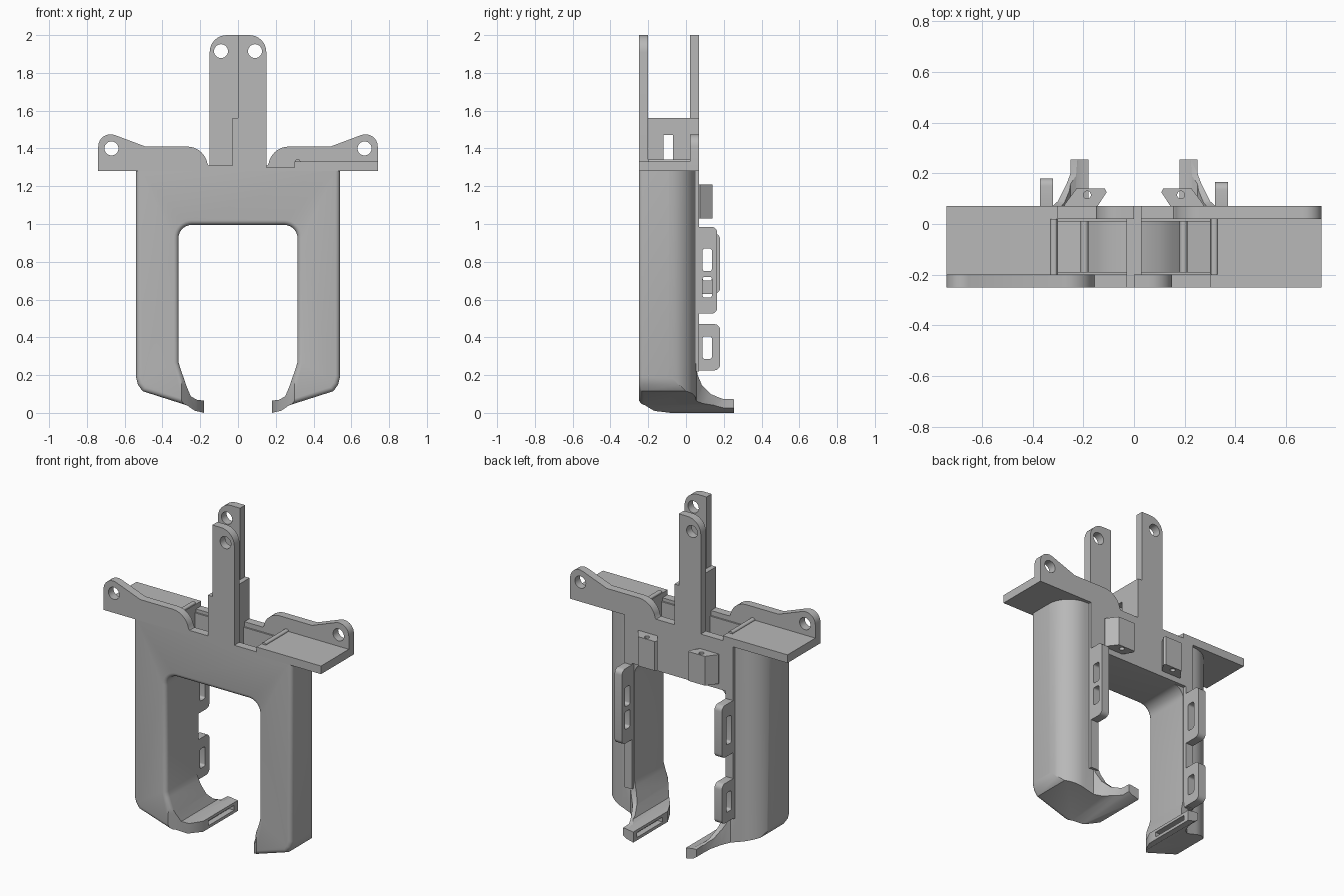
import bpy, bmesh, math

if "Cube" in bpy.data.objects:
    bpy.data.objects.remove(bpy.data.objects["Cube"], do_unlink=True)

grey = bpy.data.materials.new("plain grey")
grey.use_nodes = True
grey.diffuse_color = (0.48, 0.48, 0.48, 1)
grey.node_tree.nodes["Principled BSDF"].inputs["Base Color"].default_value = grey.diffuse_color


def arc(cx, cy, r, a0, a1, n=8):
    angles = [math.radians(a0 + (a1 - a0) * i / n) for i in range(n + 1)]
    return [(cx + r * math.cos(a), cy + r * math.sin(a)) for a in angles]


def circle(cx, cy, r):
    return arc(cx, cy, r, 0, 360, 28)[:-1]


def round_rect(u0, u1, v0, v1, r):
    return (arc(u1 - r, v1 - r, r, 0, 90, 5) + arc(u0 + r, v1 - r, r, 90, 180, 5)
            + arc(u0 + r, v0 + r, r, 180, 270, 5) + arc(u1 - r, v0 + r, r, 270, 360, 5))


def rect(u0, u1, v0, v1):
    return [(u0, v0), (u1, v0), (u1, v1), (u0, v1)]


def prism(name, pts, axis, a, b, bevel=0):
    """Extrude a flat outline along an axis from a to b."""
    place = {"x": lambda u, v, w: (w, u, v),
             "y": lambda u, v, w: (u, w, v),
             "z": lambda u, v, w: (u, v, w)}[axis]
    bm = bmesh.new()
    low = [bm.verts.new(place(u, v, a)) for u, v in pts]
    high = [bm.verts.new(place(u, v, b)) for u, v in pts]
    bm.faces.new(low)
    bm.faces.new(high)
    for i in range(len(pts)):
        j = (i + 1) % len(pts)
        bm.faces.new((low[i], low[j], high[j], high[i]))
    bmesh.ops.recalc_face_normals(bm, faces=bm.faces[:])
    if bevel:
        top = max(v.co.z for v in bm.verts) - 0.001
        rim = set(low)
        edges = [e for e in bm.edges if set(e.verts) <= rim
                 and min(v.co.z for v in e.verts) < top]
        bmesh.ops.bevel(bm, geom=edges, offset=bevel, segments=4, profile=0.5,
                        affect="EDGES", clamp_overlap=False)
    mesh = bpy.data.meshes.new(name)
    bm.to_mesh(mesh)
    bm.free()
    mesh.materials.append(grey)
    obj = bpy.data.objects.new(name, mesh)
    bpy.context.collection.objects.link(obj)
    return obj


def combine(obj, tool, operation="DIFFERENCE"):
    """Apply a boolean and drop the cutter."""
    tool.hide_render = True
    mod = obj.modifiers.new("cut", "BOOLEAN")
    mod.operation, mod.object, mod.solver = operation, tool, "EXACT"
    bpy.context.view_layer.objects.active = obj
    bpy.ops.object.modifier_apply(modifier=mod.name)
    bpy.data.objects.remove(tool, do_unlink=True)


def flip(pts):
    return [(-u, v) for u, v in reversed(pts)]


# Two-legged frame: front outline, trimmed by a plan and a side outline
half = [(0.54, 1.28), (0.54, 0.19), (0.53, 0.15), (0.505, 0.115), (0.27, 0.04),
        (0.23, 0.012), (0.18, 0), (0.18, 0.065), (0.22, 0.07), (0.25, 0.088),
        (0.272, 0.14), (0.305, 0.235), (0.315, 0.27)] + arc(0.245, 0.925, 0.07, 0, 90)
frame = prism("leg_frame", half + flip(half), "y", -0.25, 0.3, bevel=0.025)

plan = ([(0.6, -0.3), (0.54, -0.09)] + arc(0.395, -0.095, 0.145, 2, 90, 12)
        + [(0.34, 0.055), (0.3, 0.09), (0.265, 0.16), (0.25, 0.2), (0.25, 0.255)])
combine(frame, prism("plan_trim", plan + flip(plan), "z", -0.1, 1.4), "INTERSECT")

side = [(-0.3, 1.4), (-0.3, 0.1), (-0.25, 0.06), (-0.22, 0.025), (-0.1, -0.01),
        (0.3, -0.01), (0.3, 0.07), (0.19, 0.075), (0.13, 0.1), (0.085, 0.145),
        (0.062, 0.2), (0.05, 0.27), (0.05, 1.4)]
combine(frame, prism("side_trim", side, "x", -1, 1), "INTERSECT")

for s in (1, -1):
    # Angled front of each foot, slot in its tip, pocket in the crossbar
    wedge = [(s * 0.15, -0.3), (s * 0.15, -0.04), (s * 0.18, -0.08), (s * 0.22, -0.16),
             (s * 0.3, -0.25), (s * 0.31, -0.3)]
    combine(frame, prism("foot_wedge", wedge, "z", -0.1, 0.24))
    combine(frame, prism("tip_slot", rect(-0.03, 0.22, 0.018, 0.048), "x", s * 0.1, s * 0.215))
    pocket = [(0.03, 1.4), (0.03, 1.15), (0.1, 1.13), (0.15, 1.09), (0.18, 1.06),
              (0.3, 1.04), (0.3, 1.4)]
    combine(frame, prism("pocket", [(s * u, v) for u, v in pocket], "y", -0.19, 0.01))

# Back wall of the crossbar
prism("crossbar_back", rect(-0.32, 0.32, 0.995, 1.28), "y", 0.03, 0.07)

# Upright panel with an ear and a post; the rear one is turned half round
panel = ([(-0.74, 1.28)] + arc(-0.675, 1.41, 0.065, 180, 70)
         + [(-0.49, 1.41), (-0.27, 1.41)] + arc(-0.27, 1.3, 0.11, 80, 10)
         + [(-0.155, 1.31), (-0.03, 1.31), (-0.03, 1.56), (0, 1.56), (0, 2)]
         + arc(0.06, 1.91, 0.09, 90, 0)
         + [(0.15, 1.3), (0.3, 1.3), (0.3, 1.28)])
for name, s, y0, y1 in (("front_panel", 1, -0.25, -0.2), ("rear_panel", -1, 0.02, 0.07)):
    obj = prism(name, [(s * u, v) for u, v in panel], "y", y0, y1)
    for cx, cz in ((-0.67, 1.4), (0.09, 1.915)):
        combine(obj, prism("pin_hole", circle(s * cx, cz, 0.037), "y", y0 - 0.1, y1 + 0.1))

# Web joining the two posts, with a window
web = prism("post_web", rect(-0.2, 0.02, 1.27, 1.56), "x", -0.03, 0.03)
combine(web, prism("window", rect(-0.12, -0.07, 1.34, 1.47), "x", -0.1, 0.1))

for s, word in ((1, "left"), (-1, "right")):
    # Side shelf and its raised lip
    prism(word + "_shelf", rect(*sorted((s * 0.3, s * 0.74)), 1.28, 1.33), "y", -0.25, 0.07)
    prism(word + "_shelf_lip", round_rect(*sorted((s * 0.303, s * 0.33)), 1.29, 1.342, 0.01),
          "y", -0.2, 0.02)
    # Rib in the pocket
    prism(word + "_pocket_rib", circle(s * 0.195, 1.1, 0.015), "y", -0.19, 0.01)
    # Rail down the back of the leg
    prism(word + "_rail", [(0, 0.27), (0.05, 0.22), (0.07, 0.22), (0.07, 1.28), (0, 1.28)],
          "x", s * 0.318, s * 0.37)
    # Clip behind the crossbar
    clip_pts = [(0.275, 0.06), (0.275, 0.075), (0.227, 0.14), (0.115, 0.14), (0.108, 0.125),
                (0.144, 0.07), (0.144, 0.06)]
    clip = prism(word + "_clip", [(s * u, v) for u, v in clip_pts], "z", 1.03, 1.21)
    combine(clip, prism("clip_hole", circle(s * 0.185, 0.115, 0.015), "z", 0.9, 1.3))


# Slotted strap tabs on the rails: one long tab on the left, two on the right
def tab(name, s, reach, z0, z1, slots):
    obj = prism(name, round_rect(0.03, reach, z0, z1, 0.03), "x", s * 0.32, s * 0.37)
    for a, b in slots:
        combine(obj, prism("slot", round_rect(0.088, 0.137, a, b, 0.012), "x", s * 0.2, s * 0.5))


tab("left_long_tab", 1, 0.165, 0.525, 0.985, [(0.61, 0.72), (0.75, 0.87)])
tab("right_upper_tab", -1, 0.18, 0.63, 0.95, [(0.7, 0.87)])
tab("right_lower_tab", -1, 0.18, 0.225, 0.47, [(0.285, 0.405)])

# Smooth shading with sharp edges kept
bpy.ops.object.select_all(action="DESELECT")
for obj in bpy.context.collection.objects:
    if obj.type == "MESH" and grey.name in obj.data.materials:
        obj.select_set(True)
        bpy.context.view_layer.objects.active = obj
bpy.ops.object.shade_smooth_by_angle(angle=math.radians(30))
